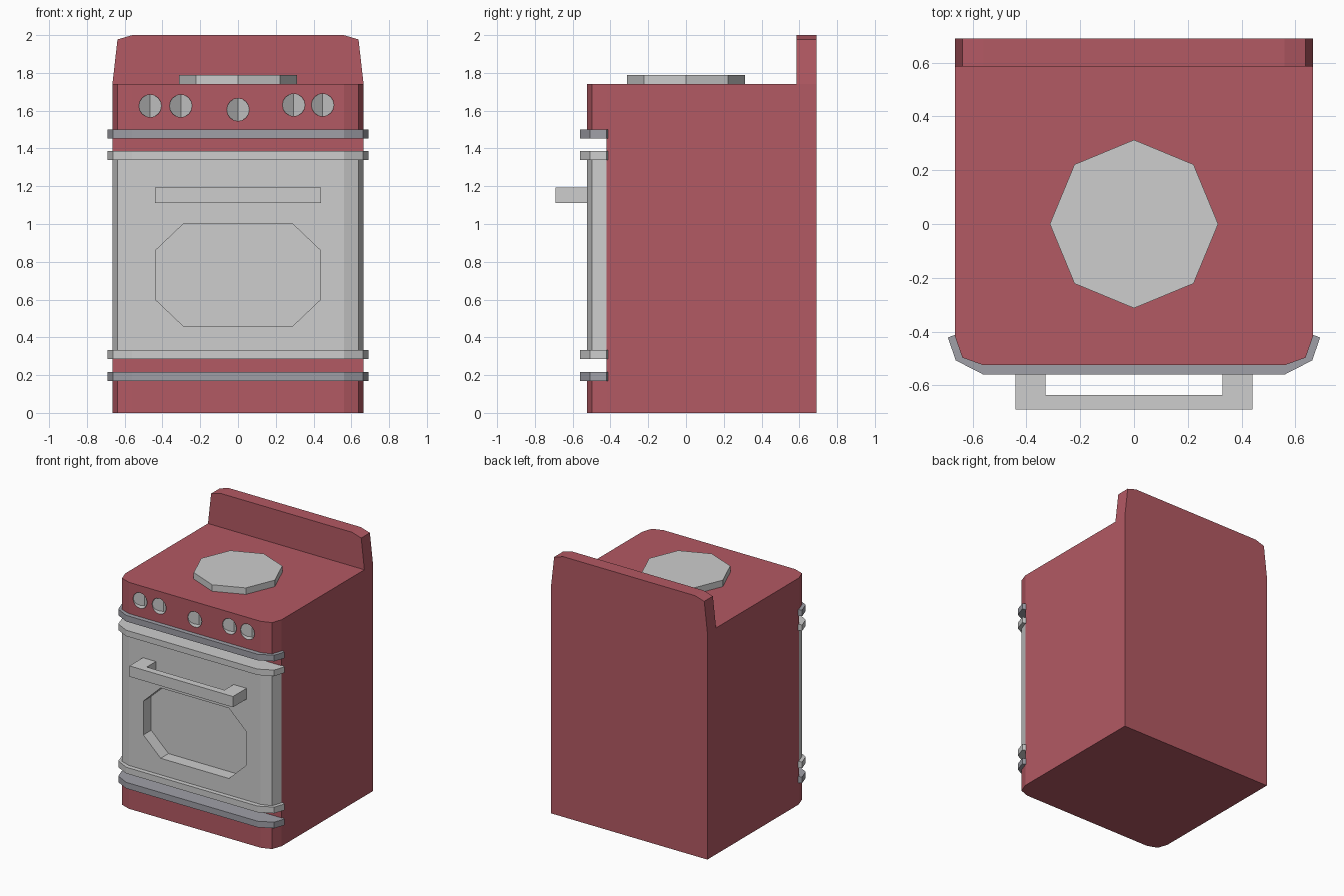
import bpy, bmesh, math
from mathutils import Matrix

if "Cube" in bpy.data.objects:
    bpy.data.objects.remove(bpy.data.objects["Cube"])


def material(name, rgb):
    m = bpy.data.materials.new(name)
    m.diffuse_color = (*rgb, 1)
    m.use_nodes = True
    m.node_tree.nodes["Principled BSDF"].inputs["Base Color"].default_value = m.diffuse_color
    return m


RED = material("red enamel", (0.45, 0.10, 0.125))
GREY = material("light grey metal", (0.61, 0.61, 0.61))
STEEL = material("blue grey trim", (0.35, 0.35, 0.39))


def prism(name, pts, lo, hi, axis, mats, index=0):
    """Extrude a 2D outline: axis 'z' uses (x, y) points, axis 'y' uses (x, z)."""
    def at(p, h):
        return (p[0], p[1], h) if axis == 'z' else (p[0], h, p[1])
    bm = bmesh.new()
    a = [bm.verts.new(at(p, lo)) for p in pts]
    b = [bm.verts.new(at(p, hi)) for p in pts]
    n = len(pts)
    bm.faces.new(a)
    bm.faces.new(b)
    for i in range(n):
        j = (i + 1) % n
        bm.faces.new((a[i], a[j], b[j], b[i]))
    return finish(bm, name, mats, index)


def finish(bm, name, mats, index=0):
    bmesh.ops.recalc_face_normals(bm, faces=bm.faces[:])
    for f in bm.faces:
        f.material_index = index
    me = bpy.data.meshes.new(name)
    bm.to_mesh(me)
    bm.free()
    for m in mats:
        me.materials.append(m)
    ob = bpy.data.objects.new(name, me)
    bpy.context.collection.objects.link(ob)
    return ob


def boolean(target, tool, op='DIFFERENCE'):
    mod = target.modifiers.new(op.lower(), 'BOOLEAN')
    mod.operation, mod.solver, mod.object = op, 'EXACT', tool
    bpy.context.view_layer.objects.active = target
    bpy.ops.object.modifier_apply(modifier=mod.name)
    bpy.data.objects.remove(tool)


def both(half):
    """Mirror a right-hand outline to the left."""
    return half + [(-x, y) for x, y in reversed(half)]


def box(name, x0, x1, y0, y1, z0, z1, mats):
    return prism(name, [(x0, y0), (x1, y0), (x1, y1), (x0, y1)], z0, z1, 'z', mats)


front = [(0.665, -0.42), (0.638, -0.497), (0.56, -0.525)]

# Body with rounded front corners, splashback and recessed door opening
body = prism("body", both([(0.665, 0.69)] + front), 0, 1.74, 'z', [RED, GREY])
splash = prism("splashback", both([(0.665, 1.70), (0.665, 1.74), (0.638, 1.977), (0.56, 2.0)]),
               0.585, 0.69, 'y', [RED, GREY])
boolean(body, splash, 'UNION')
boolean(body, box("opening_cutter", -0.8, 0.8, -0.8, -0.42, 0.195, 1.478, [RED, GREY]))

# Round grey knob dimples with a V-shaped floor
for x, z in [(-0.465, 1.625), (-0.303, 1.625), (0, 1.605), (0.295, 1.63), (0.448, 1.63)]:
    r, n = 0.06, 16
    bm = bmesh.new()
    ring = [(r * math.cos(2 * math.pi * i / n), r * math.sin(2 * math.pi * i / n)) for i in range(n)]
    a = [bm.verts.new((x + u, -0.56, z + v)) for u, v in ring]
    b = [bm.verts.new((x + u, -0.522 + 0.05 * (1 - abs(u) / r), z + v)) for u, v in ring]
    bm.faces.new(a)
    for i in range(n):
        j = (i + 1) % n
        bm.faces.new((a[i], a[j], b[j], b[i]))
    q = n // 4
    bm.faces.new(b[q:3 * q + 1])
    bm.faces.new(b[3 * q:] + b[:q + 1])
    boolean(body, finish(bm, "knob_cutter", [RED, GREY], 1))

# Door with an eight-sided window recess
door = prism("door", both(front), 0.29, 1.38, 'z', [GREY])
window = both([(0.29, 0.46), (0.437, 0.60), (0.437, 0.86), (0.29, 1.0)])
boolean(door, prism("window_cutter", window, -0.6, -0.43, 'y', [GREY]))

# Trim bands wrapping the front
band = [(0.66, -0.41), (0.692, -0.422), (0.663, -0.507), (0.56, -0.56)]
for name, z0, z1, mat in [("lower_body_trim", 0.17, 0.217, STEEL),
                          ("upper_body_trim", 1.453, 1.50, STEEL),
                          ("lower_door_trim", 0.285, 0.333, GREY),
                          ("upper_door_trim", 1.34, 1.386, GREY)]:
    prism(name, both(band), z0, z1, 'z', [mat])

# Door handle
prism("door_handle", both([(0.33, -0.636), (0.33, -0.52), (0.44, -0.52), (0.44, -0.69)]),
      1.11, 1.193, 'z', [GREY])

# Hot plate
plate = [(0.313 * math.cos(i * math.pi / 4), 0.313 * math.sin(i * math.pi / 4)) for i in range(8)]
prism("hot_plate", plate, 1.735, 1.79, 'z', [GREY])
